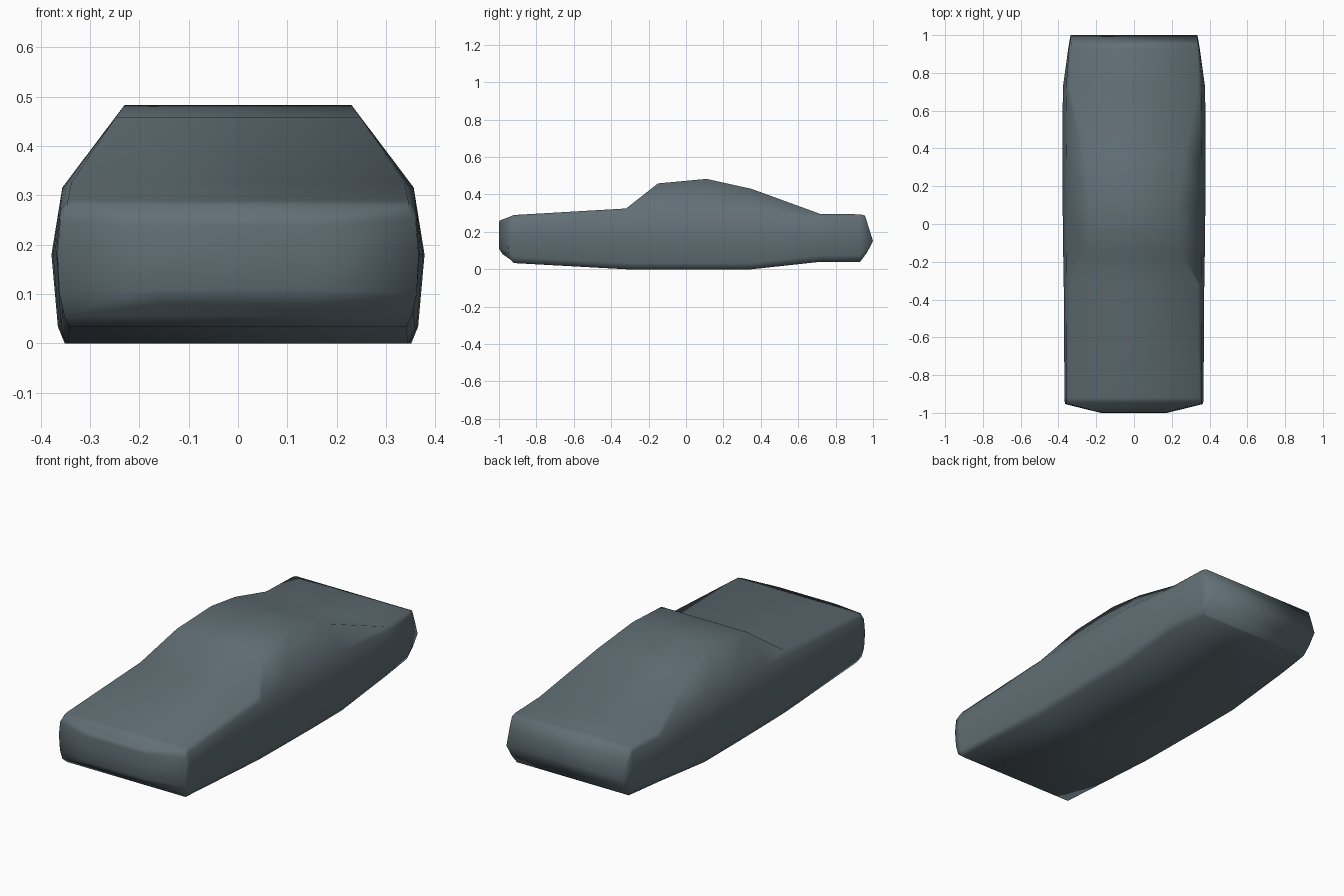
import bpy, bmesh

if "Cube" in bpy.data.objects:
    bpy.data.objects.remove(bpy.data.objects["Cube"])


def section(y, half, bottom, shoulder, top, mid=0.18):
    """Right half of a body cross-section, from sill up to roof edge."""
    return [(half - 0.027, y, bottom),
            (half - 0.013, y, bottom + 0.034),
            (half, y, mid),
            (shoulder[0], y, shoulder[1]),
            (top[0], y, top[1])]


# Nose, bonnet, cabin, boot and tail sections from front to back
halves = [
    [(0.15, -0.98, 0.08), (0.17, -1, 0.11), (0.175, -1, 0.18), (0.17, -1, 0.24), (0.165, -0.998, 0.26)],
    [(0.352, -0.945, 0.056), (0.362, -0.95, 0.1), (0.366, -0.953, 0.18), (0.36, -0.952, 0.25), (0.345, -0.945, 0.28)],
    section(-0.92, 0.368, 0.033, (0.36, 0.27), (0.345, 0.29)),
    section(-0.32, 0.372, 0, (0.358, 0.303), (0.338, 0.325)),
    section(-0.15, 0.375, 0, (0.356, 0.313), (0.247, 0.459)),
    section(0.11, 0.378, 0, (0.356, 0.316), (0.23, 0.483)),
    section(0.35, 0.378, 0, (0.356, 0.314), (0.262, 0.43)),
    section(0.72, 0.377, 0.04, (0.36, 0.275), (0.342, 0.295)),
    section(0.93, 0.348, 0.04, (0.345, 0.275), (0.335, 0.294)),
    [(0.322, 0.933, 0.042), (0.33, 0.968, 0.09), (0.336, 1, 0.15), (0.336, 0.975, 0.23), (0.334, 0.957, 0.287)],
]

# Body shell: mirrored rings joined along the length
bm = bmesh.new()
right = [[bm.verts.new(p) for p in h] for h in halves]
left = [[bm.verts.new((-x, y, z)) for x, y, z in h] for h in halves]
rings = [r + l[::-1] for r, l in zip(right, left)]
for a, b in zip(rings, rings[1:]):
    for i in range(len(a)):
        j = (i + 1) % len(a)
        bm.faces.new((a[i], b[i], b[j], a[j]))

# Nose and tail panels
for r, l in ((right[0], left[0]), (right[-1], left[-1])):
    for i in range(len(r) - 1):
        bm.faces.new((l[i], r[i], r[i + 1], l[i + 1]))
bmesh.ops.recalc_face_normals(bm, faces=bm.faces)

mesh = bpy.data.meshes.new("car_body")
bm.to_mesh(mesh)
bm.free()
body = bpy.data.objects.new("car_body", mesh)
bpy.context.collection.objects.link(body)

paint = bpy.data.materials.new("slate_paint")
paint.diffuse_color = (0.12, 0.16, 0.18, 1)
paint.use_nodes = True
paint.node_tree.nodes["Principled BSDF"].inputs["Base Color"].default_value = paint.diffuse_color
mesh.materials.append(paint)

bpy.context.view_layer.objects.active = body
body.select_set(True)
bpy.ops.object.shade_smooth()
